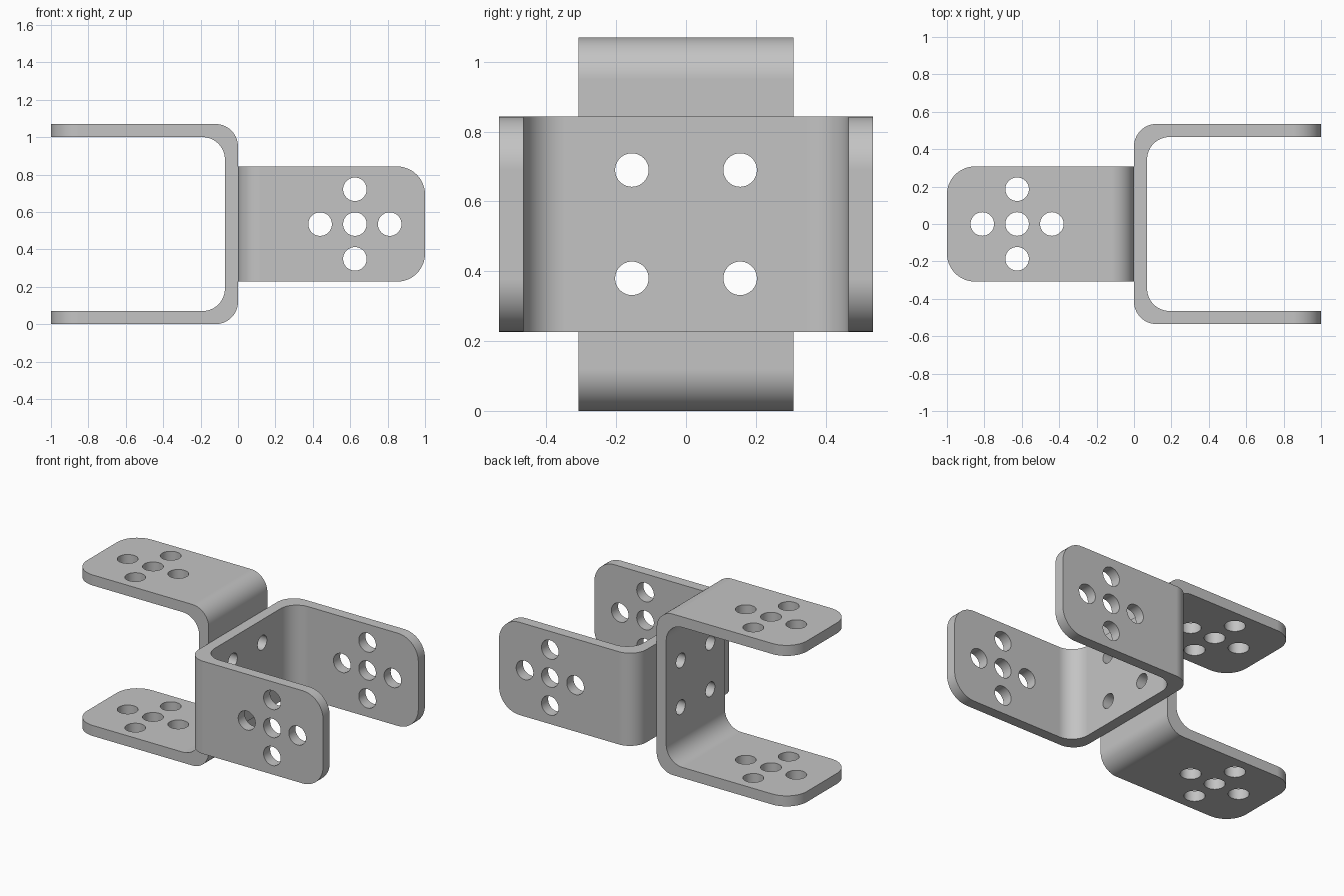
import bpy, bmesh, math
from mathutils import Matrix, Vector

if "Cube" in bpy.data.objects:
    bpy.data.objects.remove(bpy.data.objects["Cube"])

HALF_H = 0.535    # half the outer height of the U
HALF_W = 0.308    # half the strip width
T = 0.07          # sheet thickness
R = 0.12          # bend radius
TIP_R = 0.15      # rounding of the free flange corners

metal = bpy.data.materials.new("plain grey metal")
metal.diffuse_color = (0.55, 0.55, 0.55, 1)
metal.use_nodes = True
metal.node_tree.nodes["Principled BSDF"].inputs["Base Color"].default_value = metal.diffuse_color


def arc(cx, cy, r, a0, a1, n=14):
    return [(cx + r * math.cos(math.radians(a0 + (a1 - a0) * i / n)),
             cy + r * math.sin(math.radians(a0 + (a1 - a0) * i / n))) for i in range(n + 1)]


def new_object(name, bm):
    bmesh.ops.recalc_face_normals(bm, faces=bm.faces[:])
    mesh = bpy.data.meshes.new(name)
    bm.to_mesh(mesh)
    bm.free()
    obj = bpy.data.objects.new(name, mesh)
    bpy.context.collection.objects.link(obj)
    return obj


def add_hole(bm, pos, radius, depth, axis):
    rot = Vector((0, 0, 1)).rotation_difference(Vector(axis)).to_matrix().to_4x4()
    bmesh.ops.create_cone(bm, cap_ends=True, segments=40, radius1=radius, radius2=radius,
                          depth=depth, matrix=Matrix.Translation(pos) @ rot)


def u_bracket(name, matrix):
    # U profile: web at x = 0, flanges running to x = 1
    i = HALF_H - T
    profile = ([(1, -HALF_H)] + arc(R, -HALF_H + R, R, 270, 180)
               + arc(R, HALF_H - R, R, 180, 90) + [(1, HALF_H), (1, i)]
               + arc(T + R, i - R, R, 90, 180) + arc(T + R, -i + R, R, 180, 270) + [(1, -i)])
    bm = bmesh.new()
    face = bm.faces.new([bm.verts.new((x, y, -HALF_W)) for x, y in profile])
    ext = bmesh.ops.extrude_face_region(bm, geom=[face])
    bmesh.ops.translate(bm, vec=(0, 0, 2 * HALF_W),
                        verts=[g for g in ext["geom"] if isinstance(g, bmesh.types.BMVert)])
    # rounded free corners
    tips = [e for e in bm.edges if all(v.co.x > 0.999 for v in e.verts)
            and abs(e.verts[0].co.z - e.verts[1].co.z) < 1e-4]
    bmesh.ops.bevel(bm, geom=tips, offset=TIP_R, offset_type='OFFSET', segments=12,
                    profile=0.5, affect='EDGES')
    body = new_object(name, bm)

    # cross of holes through both flanges, four holes through the web
    bm = bmesh.new()
    for dx, dz in ((0, 0), (1, 0), (-1, 0), (0, 1), (0, -1)):
        add_hole(bm, (0.625 + dx * 0.186, 0, dz * 0.186), 0.063, 1.4, (0, 1, 0))
    for sy in (-1, 1):
        for sz in (-1, 1):
            add_hole(bm, (T / 2, sy * 0.155, sz * 0.155), 0.048, 0.2, (1, 0, 0))
    cutter = new_object("hole_cutter", bm)
    cutter.hide_render = True

    mod = body.modifiers.new("holes", 'BOOLEAN')
    mod.operation, mod.solver, mod.object = 'DIFFERENCE', 'EXACT', cutter
    deps = bpy.context.evaluated_depsgraph_get()
    body_mesh = bpy.data.meshes.new_from_object(body.evaluated_get(deps))
    body.modifiers.clear()
    body.data = body_mesh
    bpy.data.objects.remove(cutter)

    body.data.materials.clear()
    body.data.materials.append(metal)
    bpy.ops.object.select_all(action='DESELECT')
    body.select_set(True)
    bpy.context.view_layer.objects.active = body
    bpy.ops.object.shade_smooth_by_angle(angle=math.radians(30))
    wn = body.modifiers.new("flat_faces", 'WEIGHTED_NORMAL')
    wn.keep_sharp = True
    body.matrix_world = matrix


lift = Matrix.Translation((0, 0, HALF_H))
# right bracket: upright flanges; left bracket: turned a quarter, facing the other way
u_bracket("right_bracket", lift)
u_bracket("left_bracket", lift @ Matrix(((-1, 0, 0, 0), (0, 0, 1, 0), (0, 1, 0, 0), (0, 0, 0, 1))))
